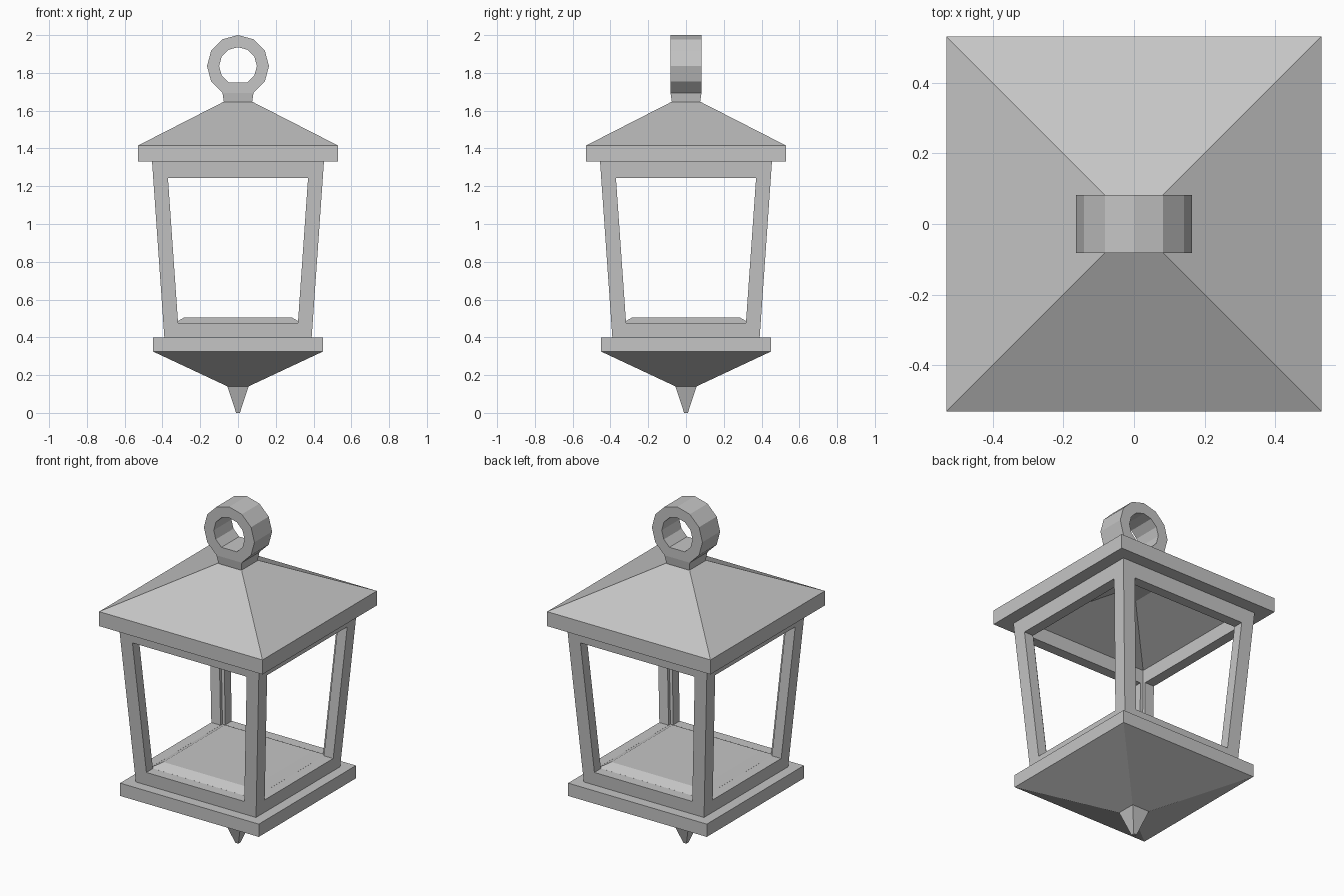
import bpy, bmesh, math
from mathutils import Matrix, Vector

cube = bpy.data.objects.get("Cube")
if cube:
    bpy.data.objects.remove(cube, do_unlink=True)

metal = bpy.data.materials.new("grey_metal")
metal.use_nodes = True
grey = (0.56, 0.56, 0.56, 1)
metal.diffuse_color = grey
metal.node_tree.nodes["Principled BSDF"].inputs["Base Color"].default_value = grey


def finish(name, bm):
    bmesh.ops.remove_doubles(bm, verts=bm.verts, dist=0.0001)
    bmesh.ops.recalc_face_normals(bm, faces=bm.faces)
    mesh = bpy.data.meshes.new(name)
    bm.to_mesh(mesh)
    bm.free()
    mesh.materials.append(metal)
    obj = bpy.data.objects.new(name, mesh)
    bpy.context.collection.objects.link(obj)
    return obj


def square_loft(name, profile):
    """Stack square rings given as (half width, height), capped at both ends."""
    bm = bmesh.new()
    rings = [[bm.verts.new((sx * h, sy * h, z))
              for sx, sy in ((-1, -1), (1, -1), (1, 1), (-1, 1))]
             for h, z in profile]
    for a, b in zip(rings, rings[1:]):
        for i in range(4):
            j = (i + 1) % 4
            bm.faces.new((a[i], a[j], b[j], b[i]))
    bm.faces.new(rings[0])
    bm.faces.new(rings[-1])
    return finish(name, bm)


# Base: slab with a pyramid underneath and a raised bevelled floor
square_loft("finial", [(0.01, 0), (0.056, 0.14)])
square_loft("base", [(0.055, 0.14), (0.45, 0.325), (0.45, 0.40),
                     (0.335, 0.40), (0.335, 0.477), (0.285, 0.505)])

# Roof: hipped and hollow, with a square eave
square_loft("roof", [(0.08, 1.645), (0.53, 1.415), (0.53, 1.33),
                     (0.395, 1.33), (0.07, 1.49)])

# Window frame: four mitred, tapering panels with open centres
LOW, HIGH, THICK = 0.40, 1.33, 0.06


def wall(z):
    return 0.39 + (z - LOW) / (HIGH - LOW) * 0.065


bm = bmesh.new()
for side in range(4):
    turn = Matrix.Rotation(side * math.pi / 2, 3, 'Z')

    def ring(zs, inset, depth):
        lo, hi = zs
        return [bm.verts.new(turn @ Vector((s * (wall(z) - inset), depth - wall(z), z)))
                for s, z in ((-1, lo), (1, lo), (1, hi), (-1, hi))]

    outer, opening = (LOW, HIGH), (0.477, 1.243)
    loops = [ring(outer, 0, 0), ring(opening, 0.078, 0),
             ring(opening, 0.078, THICK), ring(outer, THICK, THICK)]
    for a, b in zip(loops, loops[1:]):
        for i in range(4):
            j = (i + 1) % 4
            bm.faces.new((a[i], a[j], b[j], b[i]))
finish("window_frame", bm)

# Hanging ring: twelve-sided, with the lowest point flattened onto the neck
bm = bmesh.new()
angles = [math.radians(-60 + 30 * i) for i in range(11)]
centre, half_depth = 1.836, 0.082


def ring_loop(radius, y):
    return [bm.verts.new((radius * math.cos(a), y, centre + radius * math.sin(a)))
            for a in angles]


loops = [ring_loop(r, y) for r, y in ((0.164, -half_depth), (0.164, half_depth),
                                      (0.1, half_depth), (0.1, -half_depth))]
for k in range(4):
    a, b = loops[k], loops[(k + 1) % 4]
    for i in range(len(angles)):
        j = (i + 1) % len(angles)
        bm.faces.new((a[i], a[j], b[j], b[i]))
finish("hanging_ring", bm)

# Neck joining the ring to the roof
square_loft("neck", [(0.074, 1.64), (0.082, 1.694)])
